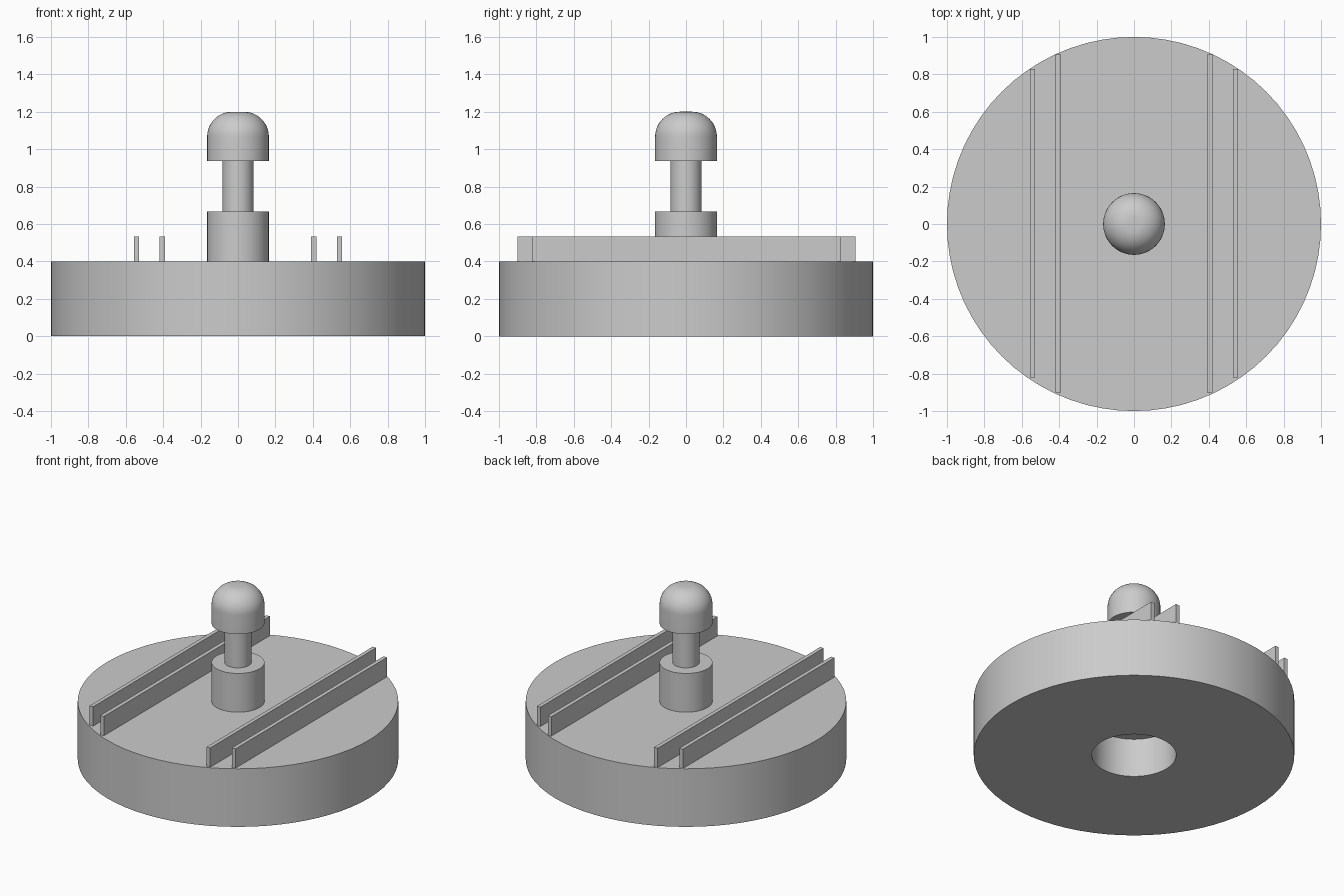
import bpy, bmesh, math

old = bpy.data.objects.get("Cube")
if old:
    bpy.data.objects.remove(old, do_unlink=True)

grey = bpy.data.materials.new("plain grey")
grey.use_nodes = True
colour = (0.6, 0.6, 0.6, 1)
grey.diffuse_color = colour
grey.node_tree.nodes["Principled BSDF"].inputs["Base Color"].default_value = colour


def finish(name, bm):
    bmesh.ops.recalc_face_normals(bm, faces=bm.faces)
    mesh = bpy.data.meshes.new(name)
    bm.to_mesh(mesh)
    bm.free()
    mesh.materials.append(grey)
    obj = bpy.data.objects.new(name, mesh)
    bpy.context.collection.objects.link(obj)
    bpy.ops.object.select_all(action="DESELECT")
    obj.select_set(True)
    bpy.context.view_layer.objects.active = obj
    bpy.ops.object.shade_smooth_by_angle(angle=math.radians(35))
    return obj


def lathe(name, profile, steps):
    """Revolve (radius, height) points, from axis to axis, around z."""
    bm = bmesh.new()
    verts = [bm.verts.new((r, 0, z)) for r, z in profile]
    edges = [bm.edges.new(pair) for pair in zip(verts, verts[1:])]
    bmesh.ops.spin(bm, geom=verts + edges, cent=(0, 0, 0), axis=(0, 0, 1),
                   angle=math.tau, steps=steps)
    bmesh.ops.remove_doubles(bm, verts=bm.verts, dist=0.0001)
    return finish(name, bm)


def rail(name, x, half_length):
    bm = bmesh.new()
    bmesh.ops.create_cube(bm, size=1)
    bmesh.ops.scale(bm, vec=(0.027, 2 * half_length, 0.133), verts=bm.verts)
    bmesh.ops.translate(bm, vec=(x, 0.003, 0.4665), verts=bm.verts)
    return finish(name, bm)


# Round base with a blind hole in its underside
lathe("base", [(0, 0.267), (0.263, 0.267), (0.263, 0), (1, 0), (1, 0.4), (0, 0.4)], 72)

# Post: wide collar, narrow neck and rounded head
head_radius, neck_radius, fillet = 0.165, 0.083, 0.133
post = [(0, 0.4), (head_radius, 0.4), (head_radius, 0.667), (neck_radius, 0.667),
        (neck_radius, 0.937), (head_radius, 0.937)]
for i in range(13):
    a = math.pi / 2 * i / 12
    post.append((head_radius - fillet + fillet * math.cos(a),
                 1.2 - fillet + fillet * math.sin(a)))
post.append((0, 1.2))
lathe("post", post, 48)

# Two pairs of parallel rails
for side, sign in (("left", 1), ("right", -1)):
    rail(side + "_inner_rail", sign * 0.405, 0.903)
    rail(side + "_outer_rail", sign * 0.542, 0.825)
